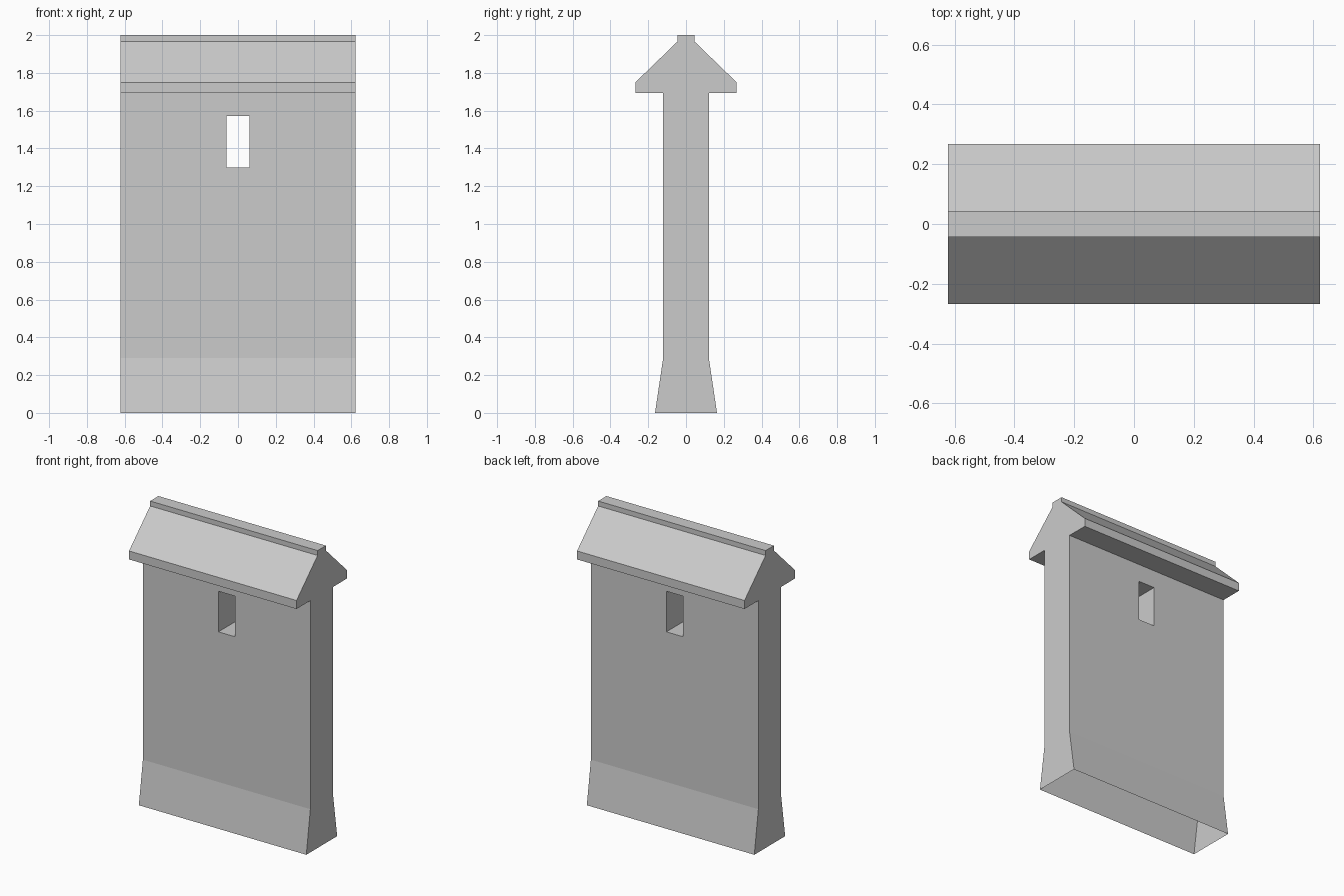
import bpy, bmesh
from mathutils import Vector

if "Cube" in bpy.data.objects:
    bpy.data.objects.remove(bpy.data.objects["Cube"], do_unlink=True)

HALF_LENGTH = 0.623
WALL = 0.121
WIN_X, WIN_LOW, WIN_HIGH = 0.061, 1.30, 1.573

# One plain stone colour
stone = bpy.data.materials.new("grey_stone")
stone.use_nodes = True
colour = (0.6, 0.6, 0.6, 1)
stone.diffuse_color = colour
stone.node_tree.nodes["Principled BSDF"].inputs["Base Color"].default_value = colour

# Cross-section: flared foot, wall, overhanging gable, ridge cap
half = [(0.164, 0), (WALL, 0.29), (WALL, 1.693), (0.268, 1.693),
        (0.268, 1.75), (0.044, 1.967), (0.044, 2)]
profile = half + [(-y, z) for y, z in reversed(half)]

bm = bmesh.new()
end = bm.faces.new([bm.verts.new((-HALF_LENGTH, y, z)) for y, z in profile])
swept = bmesh.ops.extrude_face_region(bm, geom=[end], use_keep_orig=True)["geom"]
bmesh.ops.translate(bm, vec=(2 * HALF_LENGTH, 0, 0),
                    verts=[v for v in swept if isinstance(v, bmesh.types.BMVert)])
bmesh.ops.recalc_face_normals(bm, faces=bm.faces)


def wall_faces():
    return [f for f in bm.faces
            if all(abs(abs(v.co.y) - WALL) < 1e-4 for v in f.verts)
            and abs(f.normal.y) > 0.99]


# Score the window outline on both wall sides
cuts = [((s * WIN_X, 0, 0), (1, 0, 0)) for s in (-1, 1)]
cuts += [((0, 0, z), (0, 0, 1)) for z in (WIN_LOW, WIN_HIGH)]
for point, normal in cuts:
    faces = wall_faces()
    edges = {e for f in faces for e in f.edges}
    verts = {v for f in faces for v in f.verts}
    bmesh.ops.bisect_plane(bm, geom=faces + list(edges) + list(verts),
                           plane_co=point, plane_no=normal)
    bm.normal_update()

# Open the window through the wall and line its sides
panes = []
for f in wall_faces():
    c = f.calc_center_median()
    if abs(c.x) < WIN_X and WIN_LOW < c.z < WIN_HIGH:
        panes.append(f)
rims = [e for f in panes for e in f.edges]
bmesh.ops.delete(bm, geom=panes, context='FACES_ONLY')
bmesh.ops.bridge_loops(bm, edges=rims)

# The hollow wall is open underneath
bm.normal_update()
base = [f for f in bm.faces if all(v.co.z < 1e-4 for v in f.verts)]
bmesh.ops.recalc_face_normals(bm, faces=bm.faces)
bmesh.ops.delete(bm, geom=base, context='FACES_ONLY')

mesh = bpy.data.meshes.new("gabled_wall")
bm.to_mesh(mesh)
bm.free()
mesh.materials.append(stone)
bpy.context.collection.objects.link(bpy.data.objects.new("gabled_wall", mesh))
